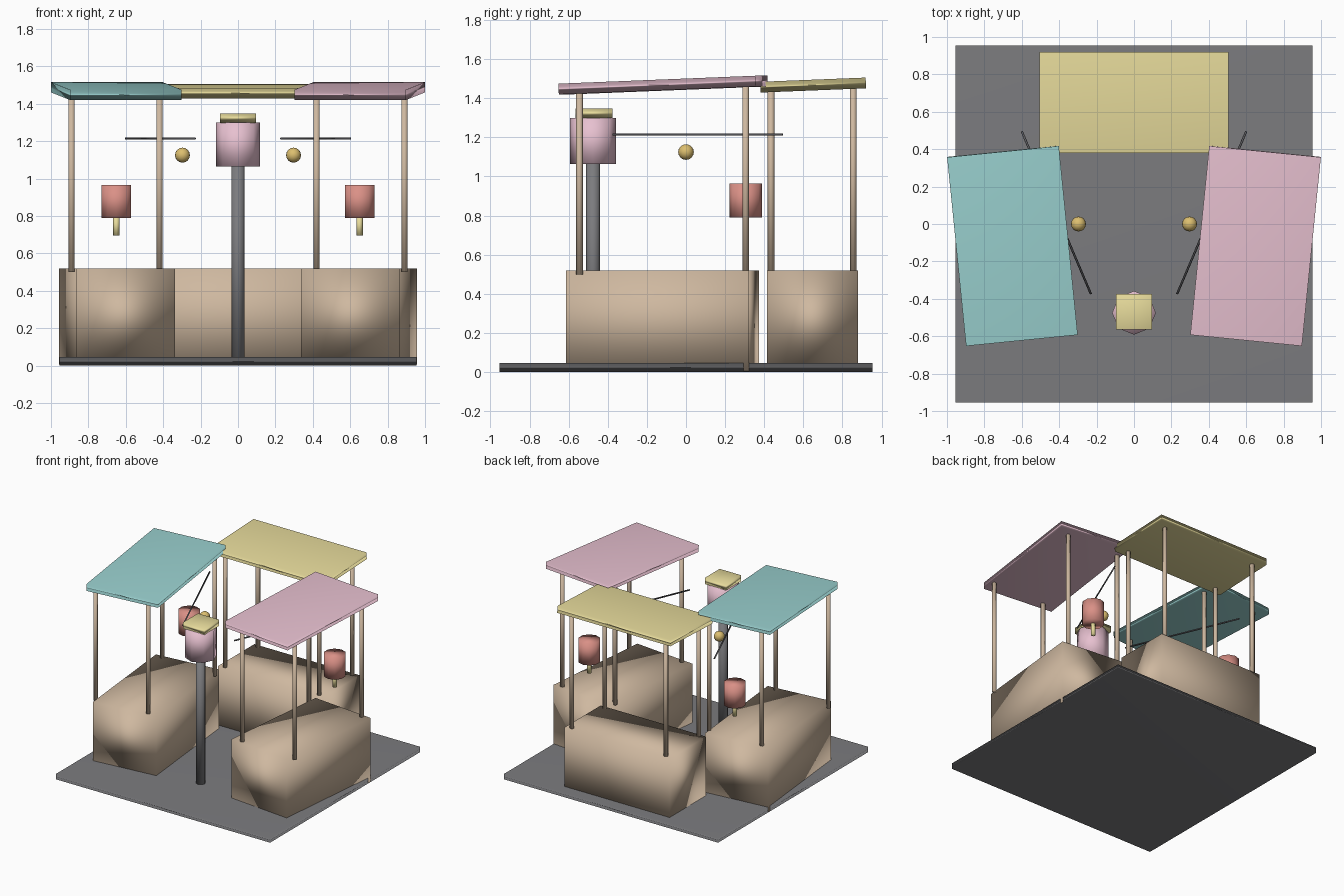
import bpy
from math import pi, atan2, hypot

if "Cube" in bpy.data.objects:
    bpy.data.objects.remove(bpy.data.objects["Cube"])


def material(name, rgb):
    m = bpy.data.materials.new(name)
    m.diffuse_color = (*rgb, 1)
    m.use_nodes = True
    m.node_tree.nodes["Principled BSDF"].inputs["Base Color"].default_value = m.diffuse_color
    return m


TAN = material("tan_wood", (0.62, 0.48, 0.35))
TEAL = material("teal_cloth", (0.32, 0.63, 0.62))
PINK = material("pink_cloth", (0.80, 0.53, 0.63))
YELLOW = material("yellow_cloth", (0.80, 0.71, 0.33))
RED = material("red_paper", (0.70, 0.28, 0.24))
GOLD = material("gold_bulb", (0.72, 0.52, 0.16))
DARK = material("dark_wire", (0.10, 0.10, 0.11))
SLATE = material("slate", (0.20, 0.20, 0.21))


def finish(name, mat):
    # the whole model is softly shaded, boxes included
    o = bpy.context.object
    o.name = name
    o.data.materials.append(mat)
    bpy.ops.object.shade_smooth()
    return o


def box(name, size, loc, mat, rot=(0, 0, 0)):
    bpy.ops.mesh.primitive_cube_add(size=1, location=loc, rotation=rot)
    bpy.context.object.scale = size
    return finish(name, mat)


def cylinder(name, r, x, y, z0, z1, mat, sides=8):
    bpy.ops.mesh.primitive_cylinder_add(vertices=sides, radius=r, depth=z1 - z0,
                                        location=(x, y, (z0 + z1) / 2))
    return finish(name, mat)


def stall(name, counter, canopy, post_x, post_y, cloth, turn=0):
    # counter block, tilted canopy slab and four upright posts
    (cx, cy), (w, d) = counter
    box(name + "_counter", (w, d, 0.515), (cx, cy, 0.2625), TAN, (0, 0, turn))
    (ax, ay, az), (aw, ad) = canopy
    box(name + "_canopy", (aw, ad, 0.055), (ax, ay, az), cloth, (0.04, 0, turn))
    for x in post_x:
        for y in post_y:
            top = az + 0.04 * (y - ay)
            cylinder(name + "_post", 0.017, x, y, 0.50, top, TAN)


# paved base
box("ground_slab", (1.91, 1.91, 0.045), (0, 0, 0.0225), SLATE)

# three market stalls
stall("back_stall", ((0, 0.648), (0.94, 0.465)), ((0, 0.65, 1.4675), (1.01, 0.54)),
      (-0.42, 0.42), (0.435, 0.855), YELLOW)
for s, side, cloth in ((-1, "left", TEAL), (1, "right", PINK)):
    stall(side + "_stall", ((s * 0.647, -0.12), (0.53, 0.94)),
          ((s * 0.65, -0.117, 1.4675), (0.60, 1.015)),
          (s * 0.42, s * 0.89), (-0.545, 0.305), cloth, -s * 0.1)

    # hanging paper lantern with tassel
    cylinder(side + "_lantern", 0.083, s * 0.65, 0.305, 0.79, 0.965, RED, 10)
    cylinder(side + "_tassel", 0.017, s * 0.65, 0.305, 0.695, 0.80, YELLOW)

    # light bulb
    bpy.ops.mesh.primitive_uv_sphere_add(segments=16, ring_count=8, radius=0.04,
                                         location=(s * 0.297, 0, 1.125))
    finish(side + "_bulb", GOLD)

    # overhead wire
    dx, dy = s * 0.37, 0.87
    bpy.ops.mesh.primitive_cylinder_add(vertices=6, radius=0.006, depth=hypot(dx, dy),
                                        location=(s * 0.415, 0.06, 1.215),
                                        rotation=(0, pi / 2, atan2(dy, dx)))
    finish(side + "_wire", DARK)

# street lamp at the front
cylinder("lamp_pole", 0.036, 0, -0.475, 0.03, 1.10, SLATE)
cylinder("lamp_shade", 0.117, 0, -0.475, 1.065, 1.30, PINK)
box("lamp_cap", (0.19, 0.19, 0.05), (0, -0.47, 1.323), YELLOW)
